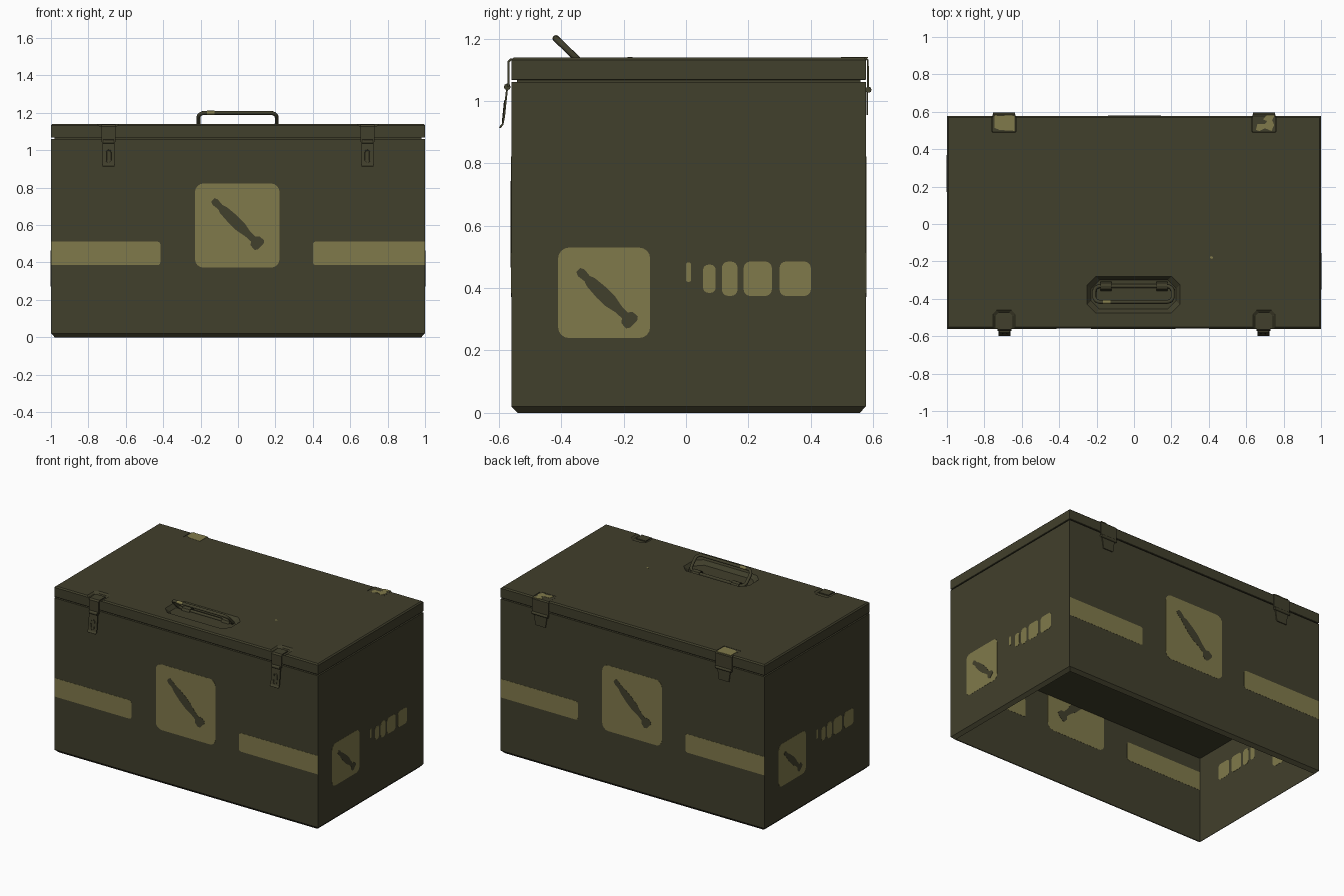
import bpy, bmesh, math
from mathutils import Matrix, Vector

if "Cube" in bpy.data.objects:
    bpy.data.objects.remove(bpy.data.objects["Cube"])


def material(name, rgb):
    m = bpy.data.materials.new(name)
    m.diffuse_color = (*rgb, 1)
    m.use_nodes = True
    m.node_tree.nodes["Principled BSDF"].inputs["Base Color"].default_value = m.diffuse_color
    return m


OLIVE = material("dark olive", (0.053, 0.050, 0.025))
TAN = material("faded tan", (0.217, 0.194, 0.070))
YF, YB, YC = -0.56, 0.577, 0.0085      # front, back and middle of the box


def finish(name, bm, mat, recalc=True):
    if recalc:
        bmesh.ops.recalc_face_normals(bm, faces=bm.faces)
    me = bpy.data.meshes.new(name)
    bm.to_mesh(me)
    bm.free()
    me.materials.append(mat)
    ob = bpy.data.objects.new(name, me)
    bpy.context.collection.objects.link(ob)
    return ob


def prism(name, lower, upper, mat):
    """Solid between two matching rings of points."""
    bm = bmesh.new()
    a = [bm.verts.new(p) for p in lower]
    b = [bm.verts.new(p) for p in upper]
    bm.faces.new(a[::-1])
    bm.faces.new(b)
    for i in range(len(a)):
        j = (i + 1) % len(a)
        bm.faces.new((a[i], a[j], b[j], b[i]))
    return finish(name, bm, mat)


def stack(name, levels, mat, capped):
    """Rectangular rings (inset, z) joined into a box wall."""
    bm = bmesh.new()
    rings = []
    for d, z in levels:
        c = [(-1 + d, YF + d), (1 - d, YF + d), (1 - d, YB - d), (-1 + d, YB - d)]
        rings.append([bm.verts.new((x, y, z)) for x, y in c])
    for a, b in zip(rings, rings[1:]):
        for i in range(4):
            j = (i + 1) % 4
            bm.faces.new((a[i], a[j], b[j], b[i]))
    if capped:
        bm.faces.new(rings[0][::-1])
        bm.faces.new(rings[-1])
    return finish(name, bm, mat, False)


def rounded(u0, u1, v0, v1, r, n=4):
    pts = []
    for k, (cu, cv) in enumerate([(u1 - r, v1 - r), (u0 + r, v1 - r), (u0 + r, v0 + r), (u1 - r, v0 + r)]):
        for i in range(n + 1):
            a = math.pi / 2 * (k + i / n)
            pts.append((cu + r * math.cos(a), cv + r * math.sin(a)))
    return pts


def octagon(x0, x1, y0, y1, c, z):
    return [(x0 + c, y0, z), (x1 - c, y0, z), (x1, y0 + c, z), (x1, y1 - c, z),
            (x1 - c, y1, z), (x0 + c, y1, z), (x0, y1 - c, z), (x0, y0 + c, z)]


def sheet(name, path, x0, x1, t, mat, taper=0.0):
    """Bent metal strip following a (y, z) path, as wide as x0..x1."""
    bm = bmesh.new()
    rows = []
    for i, (y, z) in enumerate(path):
        s = taper * i / (len(path) - 1)
        rows.append([bm.verts.new((x, y, z)) for x in (x0 + s, x1 - s)])
    for a, b in zip(rows, rows[1:]):
        bm.faces.new((a[0], a[1], b[1], b[0]))
    ob = finish(name, bm, mat)
    sol = ob.modifiers.new("thickness", 'SOLIDIFY')
    sol.thickness, sol.offset = t, 0
    return ob


def tube(name, pts, r, cyclic, mat=OLIVE):
    cu = bpy.data.curves.new(name, 'CURVE')
    cu.dimensions = '3D'
    cu.bevel_depth, cu.bevel_resolution, cu.use_fill_caps = r, 2, True
    sp = cu.splines.new('POLY')
    sp.points.add(len(pts) - 1)
    for p, q in zip(sp.points, pts):
        p.co = (*q, 1)
    sp.use_cyclic_u = cyclic
    cu.materials.append(mat)
    ob = bpy.data.objects.new(name, cu)
    bpy.context.collection.objects.link(ob)
    return ob


# Body walls, open underneath, with a chamfered foot and recessed lip
stack("body", [(0.02, 0), (0, 0.021), (0, 1.06), (0.018, 1.06), (0.018, 1.067)], OLIVE, False)
# Inner floor
bm = bmesh.new()
bm.faces.new([bm.verts.new(p) for p in ((-1, YF, .61), (-1, YB, .61), (1, YB, .61), (1, YF, .61))])
finish("inner_floor", bm, OLIVE, False)
# Lid
lid = stack("lid", [(0.018, 1.067), (0.002, 1.067), (0, 1.069), (0, 1.132), (0.008, 1.14)], OLIVE, True)


# Recesses in the lid for handle, latches and hinges
cutters = []


def recess(name, x0, x1, y0, y1, c, depth, slope):
    low = octagon(x0 + slope, x1 - slope, y0 + slope, y1 - slope, c, 1.14 - depth)
    up = octagon(x0 - slope * .1, x1 + slope * .1, y0 - slope * .1, y1 + slope * .1, c, 1.14 + depth * .1)
    cut = prism(name, low, up, OLIVE)
    cut.hide_render = True
    cutters.append(cut)
    mod = lid.modifiers.new(name, 'BOOLEAN')
    mod.operation, mod.object, mod.solver = 'DIFFERENCE', cut, 'EXACT'


recess("handle_recess_cutter", -0.25, 0.245, -0.475, -0.28, 0.045, 0.025, 0.02)
for s in (-1, 1):
    x = 0.695 * s
    recess("latch_recess_cutter", x - .06, x + .06, -0.62, -0.46, 0.02, 0.01, 0.012)
    recess("hinge_recess_cutter", x - .064, x + .064, 0.49, 0.64, 0.004, 0.012, 0.001)

# Bake the recesses, then open the lid's underside so lid and body form one hollow shell
deps = bpy.context.evaluated_depsgraph_get()
baked = bpy.data.meshes.new_from_object(lid.evaluated_get(deps))
lid.modifiers.clear()
lid.data = baked
for cut in cutters:
    bpy.data.objects.remove(cut)
bm = bmesh.new()
bm.from_mesh(baked)
under = [f for f in bm.faces if f.normal.z < -.9 and abs(f.calc_center_median().x) < .9
         and all(abs(v.co.x) < .985 and YF + .015 < v.co.y < YB - .015 for v in f.verts)]
bmesh.ops.delete(bm, geom=under, context='FACES')
bm.to_mesh(baked)
bm.free()

# Carrying handle, a tilted rounded loop, with its two clips
tilt = Vector((0, -0.088, 0.085)).normalized()
loop = [Vector((u, -0.332, 1.118)) + tilt * v for u, v in rounded(-0.212, 0.207, 0, 0.118, 0.035)]
tube("handle", loop, 0.0105, True)
edge = Vector((0, -0.332, 1.118)) + tilt * 0.118
tube("handle_worn_spot", [edge + Vector((x, 0, 0)) for x in (-.165, -.125)], 0.0115, False, TAN)
for x in (-0.15, 0.15):
    sheet("handle_clip", [(-0.355, 1.116), (-0.347, 1.13), (-0.332, 1.134), (-0.317, 1.13), (-0.309, 1.116)],
          x - .03, x + .03, 0.005, OLIVE)

# Latches: keeper plate, pin, hanging strap with a raised slot rim
for s in (-1, 1):
    x = 0.692 * s
    sheet("latch_keeper", [(-0.50, 1.133), (-0.562, 1.133), (-0.569, 1.125), (-0.569, 1.045)],
          x - .037, x + .037, 0.007, OLIVE)
    tube("latch_pin", [(x - .03, -0.573, 1.045), (x + .03, -0.573, 1.045)], 0.011, False)
    sheet("latch_strap", [(-0.573, 1.045), (-0.578, 1.0), (-0.583, 0.95), (-0.588, 0.925), (-0.597, 0.914)],
          x - .033, x + .033, 0.006, OLIVE)
    tube("latch_slot_rim", [(x + u, -0.5835 - (0.97 - v) * .1, v) for u, v in rounded(-.012, .012, .935, 1.0, .011)],
         0.003, True)

# Hinges: flap over the lid edge, pin, tapered lower leaf
for s in (-1, 1):
    x = 0.695 * s
    sheet("hinge_flap", [(0.491, 1.136), (0.577, 1.136), (0.583, 1.13), (0.583, 1.04)],
          x - .062, x + .062, 0.006, OLIVE)
    tube("hinge_pin", [(x - .06, 0.585, 1.036), (x + .06, 0.585, 1.036)], 0.01, False)
    sheet("hinge_leaf", [(0.581, 1.036), (0.581, 0.955)], x - .05, x + .05, 0.006, OLIVE, 0.012)

# Worn paint on the hinge flaps and a chip on the lid
worn = {"left": [(-.747, .515), (-.72, .503), (-.638, .498), (-.638, .58), (-.66, .583), (-.72, .58), (-.747, .583)],
        "right": [(.652, .503), (.67, .497), (.70, .512), (.735, .497), (.75, .53), (.738, .555), (.752, .583),
                  (.71, .583), (.69, .56), (.712, .55), (.70, .535), (.66, .535)],
        "chip": [(.405, -.18), (.412, -.187), (.424, -.183), (.42, -.173), (.41, -.172)]}
for part, pts in worn.items():
    prism("worn_paint_" + part, [(x, y, 1.137) for x, y in pts], [(x, y, 1.1405) for x, y in pts], TAN)


# Painted markings, thin enough to show on both faces of a wall
def decal(name, pts, angle, dist, mat, half=0.001):
    rot = Matrix.Rotation(angle, 3, 'Z')
    ring = lambda e: [rot @ Vector((u, -dist + e, v)) for u, v in pts]
    prism(name, ring(-half), ring(half), mat)


SHAPE = [(0, .012), (.05, .02), (.16, .016), (.22, .024), (.42, .03), (.58, .029), (.72, .019),
         (.84, .017), (.88, .034), (.97, .036), (1, .022)]      # (along, half width)


def symbol(p, q, k):
    p, q = Vector(p), Vector(q)
    n = (q - p).normalized().orthogonal() * k
    return [p.lerp(q, t) + n * w for t, w in SHAPE] + [p.lerp(q, t) - n * w for t, w in SHAPE[::-1]]


for label, ang, dist in (("front", 0, -YF), ("back", math.pi, YB)):
    decal(label + "_panel", rounded(-.23, .222, .372, .822, .045), ang, dist, TAN)
    decal(label + "_symbol", symbol((-.135, .735), (.122, .485), 1), ang, dist, OLIVE, .002)
    for u0, u1 in ((-.999, -.415), (.40, .999)):
        band = rounded(u0, u1, .385, .512, .015, 2)
        # square off the end that meets the box corner
        band = [(math.copysign(.999, u) if abs(u) > .95 else u, v) for u, v in band]
        decal(label + "_band", band, ang, dist, TAN)

BLOCKS = [(0, .016, .42, .482), (.055, .095, .385, .475), (.115, .165, .375, .485),
          (.185, .275, .375, .485), (.30, .40, .375, .485)]
for label, ang, off in (("right", math.pi / 2, 0), ("left", -math.pi / 2, -2 * YC)):
    shift = lambda pts: [(u + off, v) for u, v in pts]
    decal(label + "_panel", shift(rounded(-.41, -.115, .24, .53, .035)), ang, 1, TAN)
    decal(label + "_symbol", shift(symbol((-.345, .458), (-.168, .285), .75)), ang, 1, OLIVE, .002)
    for b in BLOCKS:
        decal(label + "_mark", shift(rounded(*b, min(.02, (b[1] - b[0]) * .4))), ang, 1, TAN)
